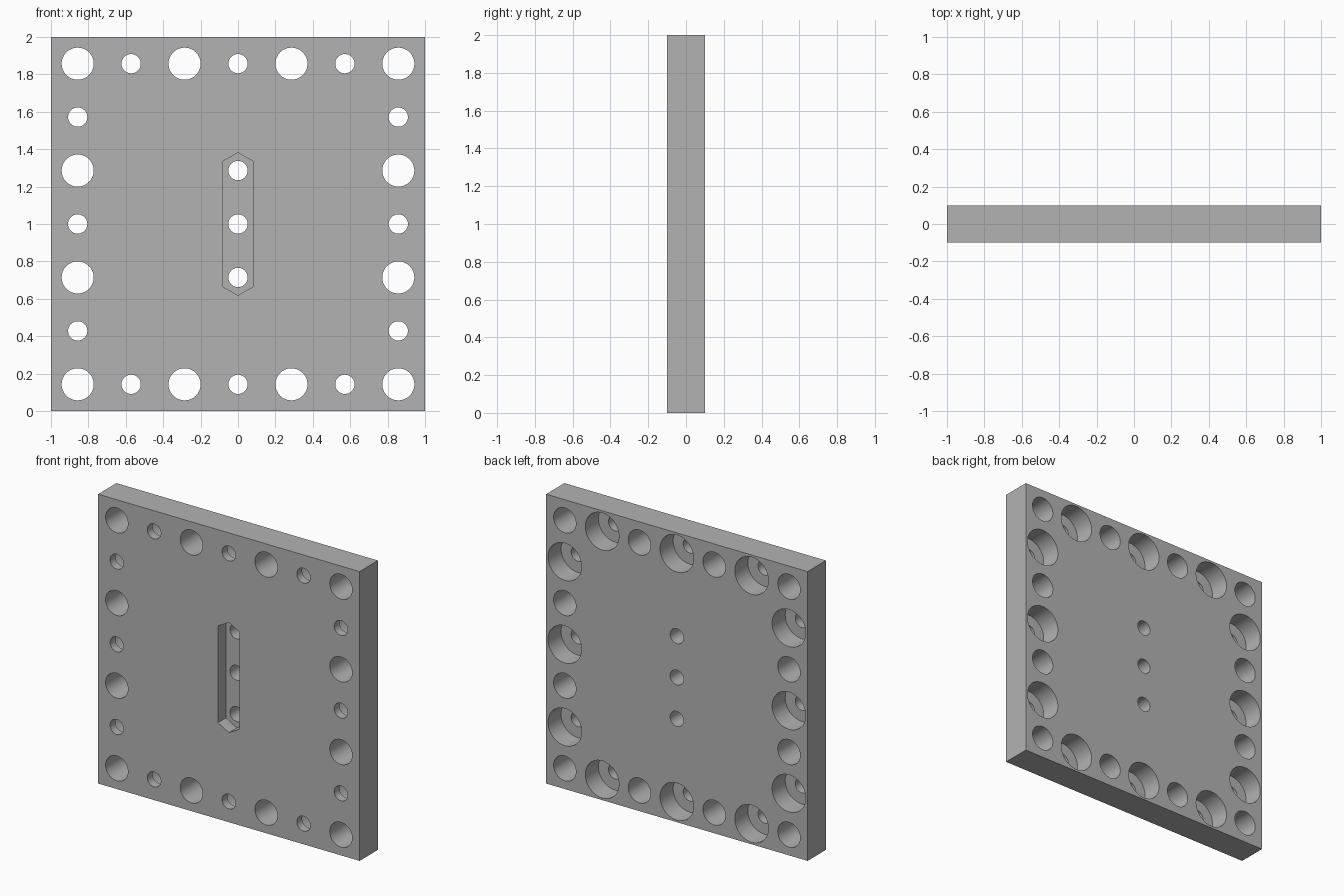
import bpy, bmesh
from math import radians, sin, cos, tau

if "Cube" in bpy.data.objects:
    bpy.data.objects.remove(bpy.data.objects["Cube"], do_unlink=True)

UNIT = 2 / 7            # hole pitch
HALF_T = 0.1            # half the plate thickness
BORE_DEPTH = UNIT / 2
SLOT_DEPTH = 0.3 * UNIT

grey = bpy.data.materials.new("plain_grey")
grey.use_nodes = True
colour = (0.45, 0.45, 0.45, 1)
grey.diffuse_color = colour
grey.node_tree.nodes["Principled BSDF"].inputs["Base Color"].default_value = colour


def circle(x, z, r, sides=48):
    return [(x + r * cos(tau * i / sides), z + r * sin(tau * i / sides))
            for i in range(sides)]


def prism(bm, outline, y0, y1):
    """Extrude an x/z outline along y."""
    face = bm.faces.new([bm.verts.new((x, y0, z)) for x, z in outline])
    ext = bmesh.ops.extrude_face_region(bm, geom=[face])
    verts = [g for g in ext["geom"] if isinstance(g, bmesh.types.BMVert)]
    bmesh.ops.translate(bm, verts=verts, vec=(0, y1 - y0, 0))


def make_object(name, prisms):
    bm = bmesh.new()
    for outline, y0, y1 in prisms:
        prism(bm, outline, y0, y1)
    bmesh.ops.recalc_face_normals(bm, faces=bm.faces)
    mesh = bpy.data.meshes.new(name)
    bm.to_mesh(mesh)
    bm.free()
    mesh.materials.append(grey)
    ob = bpy.data.objects.new(name, mesh)
    bpy.context.collection.objects.link(ob)
    return ob


# Square plate standing upright
plate = make_object("plate", [([(-1, 0), (1, 0), (1, 2), (-1, 2)], -HALF_T, HALF_T)])

# Border holes alternate between wide holes and counterbored screw holes
through, recesses = [], []
for i in range(-3, 4):
    for k in range(-3, 4):
        if max(abs(i), abs(k)) < 3:
            continue
        x, z = i * UNIT, 1 + k * UNIT
        screw = (i + k) % 2 == 1
        radius = 0.18 * UNIT if screw else 0.3 * UNIT
        through.append((circle(x, z, radius), -0.2, 0.2))
        if screw:
            recesses.append((circle(x, z, 0.45 * UNIT), HALF_T - BORE_DEPTH, 0.2))

# Three screw holes in the middle
for k in (-1, 0, 1):
    through.append((circle(0, 1 + k * UNIT, 0.18 * UNIT), -0.2, 0.2))

# Long slot with pointed ends, cut into the front
w, corner, tip = 0.083, 0.334, 0.381
slot = [(0, 1 - tip), (w, 1 - corner), (w, 1 + corner),
        (0, 1 + tip), (-w, 1 + corner), (-w, 1 - corner)]
recesses.append((slot, -0.2, SLOT_DEPTH - HALF_T))

# Cut the holes, then the recesses
bpy.context.view_layer.objects.active = plate
for name, prisms in (("recess_cutter", recesses), ("hole_cutter", through)):
    cutter = make_object(name, prisms)
    cutter.hide_render = True
    mod = plate.modifiers.new(name, 'BOOLEAN')
    mod.operation = 'DIFFERENCE'
    mod.solver = 'EXACT'
    mod.object = cutter
    bpy.ops.object.modifier_apply(modifier=mod.name)
    bpy.data.objects.remove(cutter, do_unlink=True)

# Smooth hole walls, sharp rims
bpy.ops.object.select_all(action='DESELECT')
plate.select_set(True)
bpy.ops.object.shade_smooth_by_angle(angle=radians(30))
